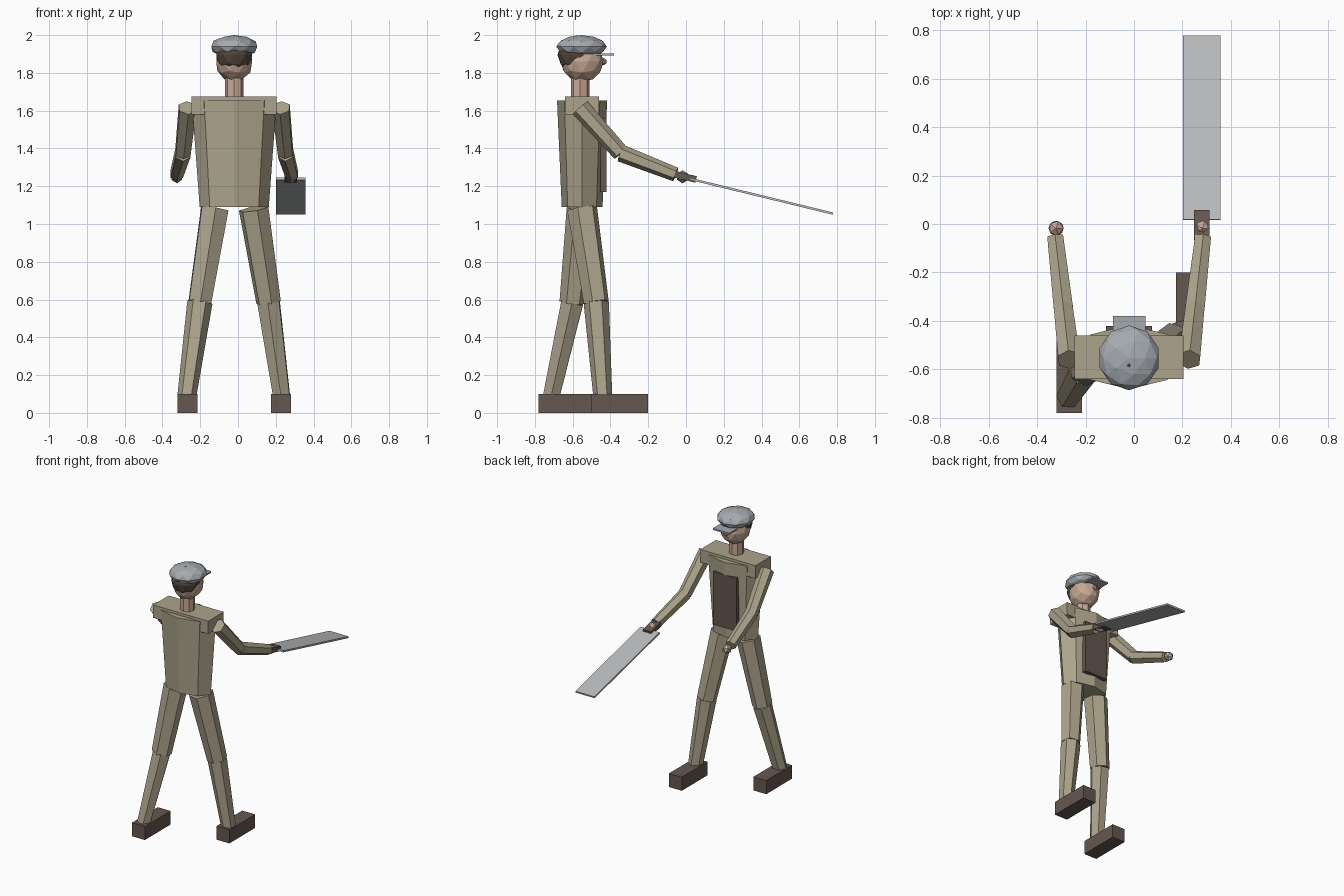
import bpy
import math
from mathutils import Vector

cube = bpy.data.objects.get("Cube")
if cube:
    bpy.data.objects.remove(cube, do_unlink=True)

CX, CY = -0.02, -0.55  # body axis


def make_material(name, rgb):
    mat = bpy.data.materials.new(name)
    mat.use_nodes = True
    colour = (*rgb, 1.0)
    mat.diffuse_color = colour
    mat.node_tree.nodes["Principled BSDF"].inputs["Base Color"].default_value = colour
    return mat


KHAKI = make_material("khaki cloth", (0.41, 0.37, 0.26))
SKIN = make_material("skin", (0.58, 0.40, 0.30))
GREY = make_material("cap grey", (0.38, 0.41, 0.44))
STEEL = make_material("steel", (0.49, 0.50, 0.51))
HAIR = make_material("hair brown", (0.085, 0.06, 0.045))
LEATHER = make_material("dark leather", (0.13, 0.095, 0.08))


def finish(name, mat):
    obj = bpy.context.object
    obj.name = obj.data.name = name
    obj.data.materials.append(mat)
    return obj


def box(name, mat, centre, size, tilt=0.0):
    bpy.ops.mesh.primitive_cube_add(size=1, location=centre, rotation=(tilt, 0, 0))
    bpy.context.object.scale = size
    return finish(name, mat)


def ball(name, mat, centre, radii, detail=2):
    bpy.ops.mesh.primitive_ico_sphere_add(subdivisions=detail, radius=1, location=centre)
    bpy.context.object.scale = radii
    return finish(name, mat)


def limb(name, mat, start, end, r1, r2, sides=6):
    """Tapered prism running from start to end."""
    a, b = Vector(start), Vector(end)
    bpy.ops.mesh.primitive_cone_add(vertices=sides, radius1=r1, radius2=r2,
                                    depth=(b - a).length, location=(a + b) / 2)
    obj = finish(name, mat)
    obj.rotation_euler = (b - a).to_track_quat('Z', 'Y').to_euler()
    return obj


# Torso: tapered octagon, flattened front to back
torso = limb("torso", KHAKI, (CX, CY, 1.09), (CX, CY, 1.655), 0.183, 0.225, 8)
torso.rotation_euler = (0, 0, 0)
torso.scale.y = 0.59
box("shoulders", KHAKI, (CX, CY, 1.627), (0.45, 0.18, 0.095))
box("chest_panel", LEATHER, (CX, -0.437, 1.365), (0.19, 0.03, 0.39))

# Head, hair and flat cap
limb("neck", SKIN, (CX, -0.56, 1.65), (CX, -0.56, 1.78), 0.05, 0.05, 8)
ball("head", SKIN, (CX, CY, 1.86), (0.1, 0.115, 0.11))
ball("nose", SKIN, (CX, -0.437, 1.86), (0.018, 0.018, 0.02), 1)
ball("hair", HAIR, (CX, -0.58, 1.896), (0.1, 0.1, 0.102))
ball("cap", GREY, (CX, -0.553, 1.939), (0.128, 0.134, 0.061))
box("cap_brim", GREY, (CX, -0.44, 1.897), (0.135, 0.12, 0.012))

# Arms reach forward on both sides
for side, s in (("left", 1), ("right", -1)):
    shoulder = (CX + s * 0.247, -0.56, 1.615)
    elbow = (CX + s * 0.272, -0.345, 1.375)
    wrist = (CX + s * 0.305, -0.055, 1.262)
    limb(side + "_upper_arm", KHAKI, shoulder, elbow, 0.052, 0.045)
    limb(side + "_forearm", KHAKI, elbow, wrist, 0.046, 0.038)
    ball(side + "_hand", SKIN, (CX + s * 0.302, -0.018, 1.25), (0.035, 0.035, 0.035), 1)

# Legs in mid stride: ankle and knee positions differ per side
for side, s, knee_y, ankle_y, foot_y in (("left", 1, -0.475, -0.44, -0.35),
                                         ("right", -1, -0.602, -0.715, -0.63)):
    hip = (CX + s * 0.103, CY, 1.08)
    knee = (CX + s * 0.182, knee_y, 0.585)
    ankle = (CX + s * 0.252, ankle_y, 0.08)
    limb(side + "_thigh", KHAKI, hip, knee, 0.082, 0.068)
    limb(side + "_shin", KHAKI, knee, ankle, 0.067, 0.05)
    box(side + "_boot", LEATHER, (CX + s * 0.247, foot_y, 0.05), (0.105, 0.3, 0.1))

# Broad blade held in the left hand, sloping down and away
near, far = Vector((0.28, 0.017, 1.24)), Vector((0.28, 0.778, 1.055))
direction = far - near
tilt = math.atan2(direction.z, direction.y)
box("blade", STEEL, (near + far) / 2, (0.155, direction.length, 0.012), tilt)
box("blade_handle", LEATHER, (0.28, -0.005, 1.25), (0.065, 0.12, 0.035), tilt)
